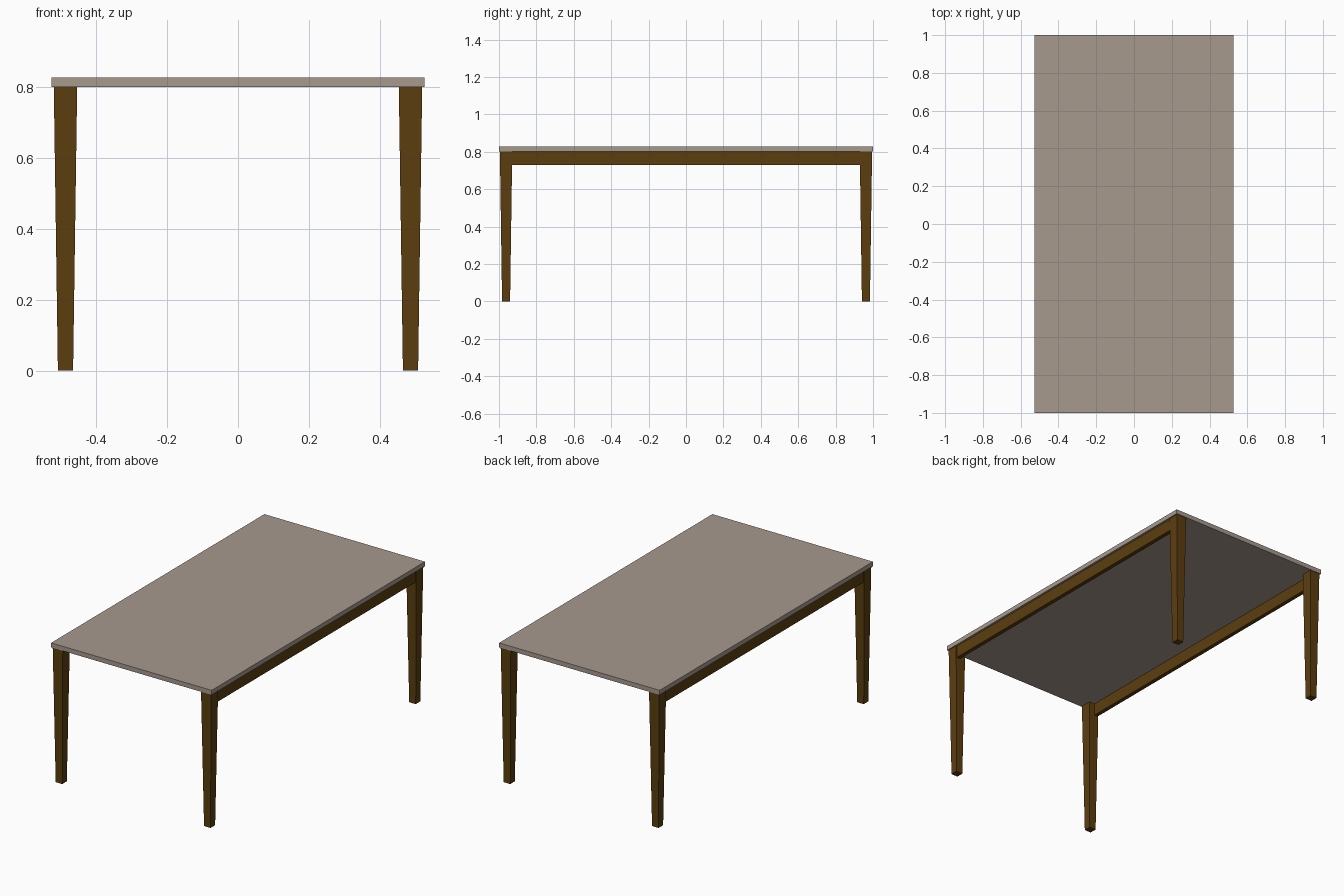
import bpy, bmesh

if "Cube" in bpy.data.objects:
    bpy.data.objects.remove(bpy.data.objects["Cube"])


def material(name, color):
    m = bpy.data.materials.new(name)
    m.diffuse_color = (*color, 1)
    m.use_nodes = True
    m.node_tree.nodes["Principled BSDF"].inputs["Base Color"].default_value = m.diffuse_color
    return m


stone = material("warm grey top", (0.38, 0.32, 0.27))
wood = material("dark brown wood", (0.105, 0.048, 0.005))


def box(name, center, size, mat, taper=1.0):
    """Box whose bottom face is scaled by taper."""
    bm = bmesh.new()
    bmesh.ops.create_cube(bm, size=1)
    for v in bm.verts:
        k = taper if v.co.z < 0 else 1.0
        v.co.x *= size[0] * k
        v.co.y *= size[1] * k
        v.co.z *= size[2]
    mesh = bpy.data.meshes.new(name)
    bm.to_mesh(mesh)
    bm.free()
    mesh.materials.append(mat)
    ob = bpy.data.objects.new(name, mesh)
    ob.location = center
    bpy.context.collection.objects.link(ob)
    return ob


# Flat table top
box("table_top", (0, 0, 0.8145), (1.054, 2.0, 0.027), stone)

for sx, side in ((-1, "left"), (1, "right")):
    # Long rail between the legs, close to their outer faces
    box(f"{side}_rail", (sx * 0.503, 0, 0.765), (0.024, 1.87, 0.072), wood)
    # Tapered square legs
    for sy, end in ((-1, "front"), (1, "back")):
        box(f"{end}_{side}_leg", (sx * 0.487, sy * 0.962, 0.4005),
            (0.066, 0.066, 0.801), wood, taper=0.65)
